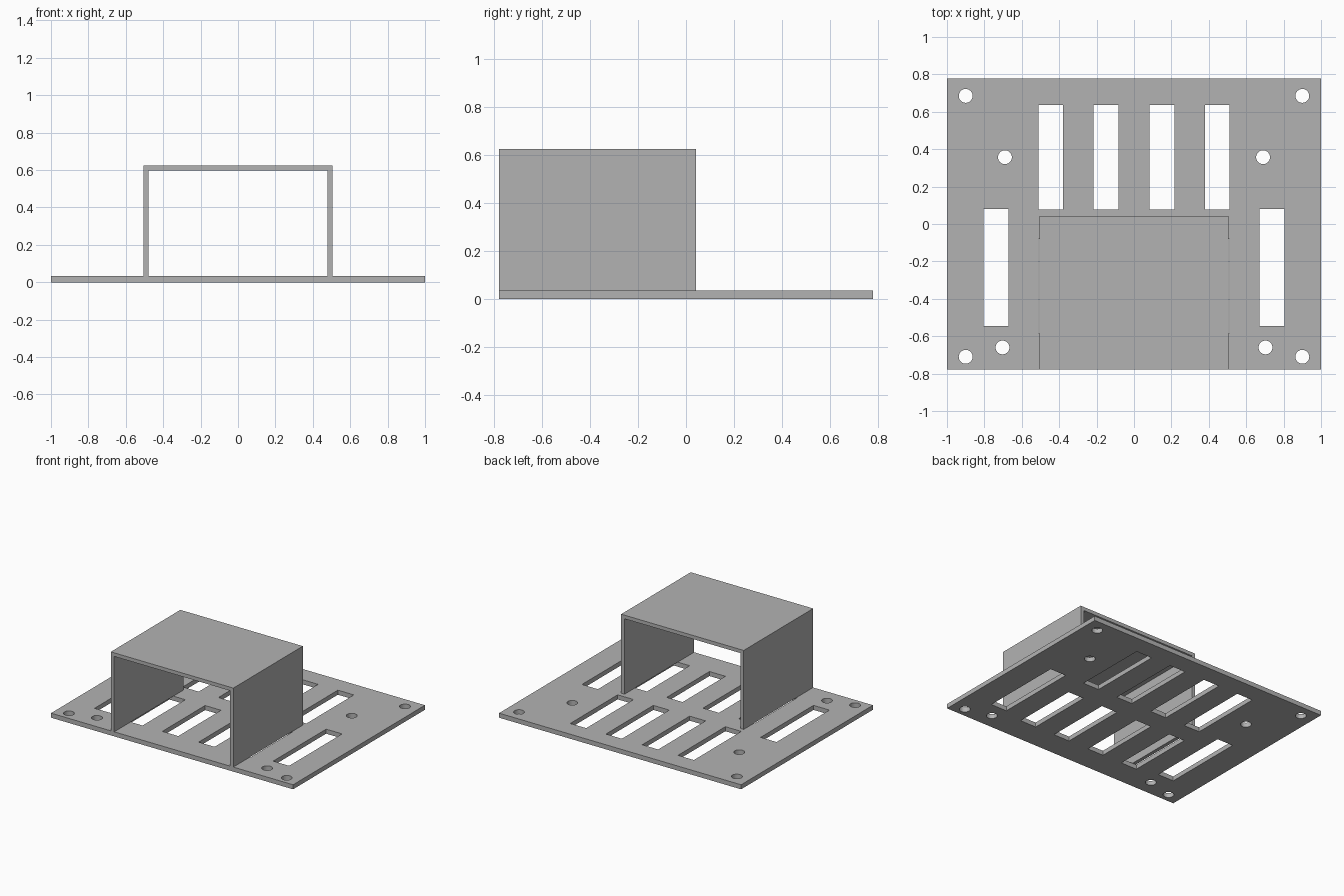
import bpy, math

if "Cube" in bpy.data.objects:
    bpy.data.objects.remove(bpy.data.objects["Cube"])

grey = bpy.data.materials.new("plain_grey")
grey.diffuse_color = (0.45, 0.45, 0.45, 1)
grey.use_nodes = True
grey.node_tree.nodes["Principled BSDF"].inputs["Base Color"].default_value = grey.diffuse_color

T = 0.034          # plate thickness
FRONT = -0.778     # front edge of plate and cover


def rect(x0, x1, y0, y1):
    return [(x0, y0), (x1, y0), (x1, y1), (x0, y1)]


def circle(x, y, r=0.037, n=40):
    return [(x + r * math.cos(2 * math.pi * i / n),
             y + r * math.sin(2 * math.pi * i / n)) for i in range(n)]


def sheet(name, loops, thickness, z0):
    """Flat sheet from an outline and hole loops, extruded upwards."""
    cu = bpy.data.curves.new(name + "_outline", 'CURVE')
    cu.dimensions = '2D'
    cu.fill_mode = 'BOTH'
    cu.extrude = thickness / 2
    for pts in loops:
        sp = cu.splines.new('POLY')
        sp.points.add(len(pts) - 1)
        for p, (x, y) in zip(sp.points, pts):
            p.co = (x, y, 0, 1)
        sp.use_cyclic_u = True
    tmp = bpy.data.objects.new(name + "_tmp", cu)
    bpy.context.collection.objects.link(tmp)
    dg = bpy.context.evaluated_depsgraph_get()
    me = bpy.data.meshes.new_from_object(tmp.evaluated_get(dg))
    bpy.data.objects.remove(tmp)
    for p in me.polygons:
        p.use_smooth = False
    me.materials.clear()
    me.materials.append(grey)
    ob = bpy.data.objects.new(name, me)
    ob.location.z = z0 + thickness / 2
    bpy.context.collection.objects.link(ob)
    return ob


# Base plate with slots and screw holes
loops = [rect(-1, 1, FRONT, 0.778)]
for x in (-0.445, -0.15, 0.15, 0.445):
    loops.append(rect(x - 0.066, x + 0.066, 0.077, 0.637))    # rear vents
    loops.append(rect(x - 0.066, x + 0.066, -0.585, -0.08))   # vents under cover
for s in (-1, 1):
    loops.append(rect(s * 0.738 - 0.066, s * 0.738 + 0.066, -0.545, 0.08))
    for x, y in ((0.9, 0.685), (0.9, -0.71), (0.69, 0.357), (0.703, -0.66)):
        loops.append(circle(s * x, y))
sheet("base_plate", loops, T, 0)

# Open-ended cover: two walls and a roof
for s, side in ((-1, "left"), (1, "right")):
    x0, x1 = sorted((s * 0.478, s * 0.506))
    sheet(side + "_wall", [rect(x0, x1, FRONT, 0.042)], 0.624 - T, T)
sheet("roof", [rect(-0.478, 0.478, FRONT, 0.042)], 0.027, 0.597)
